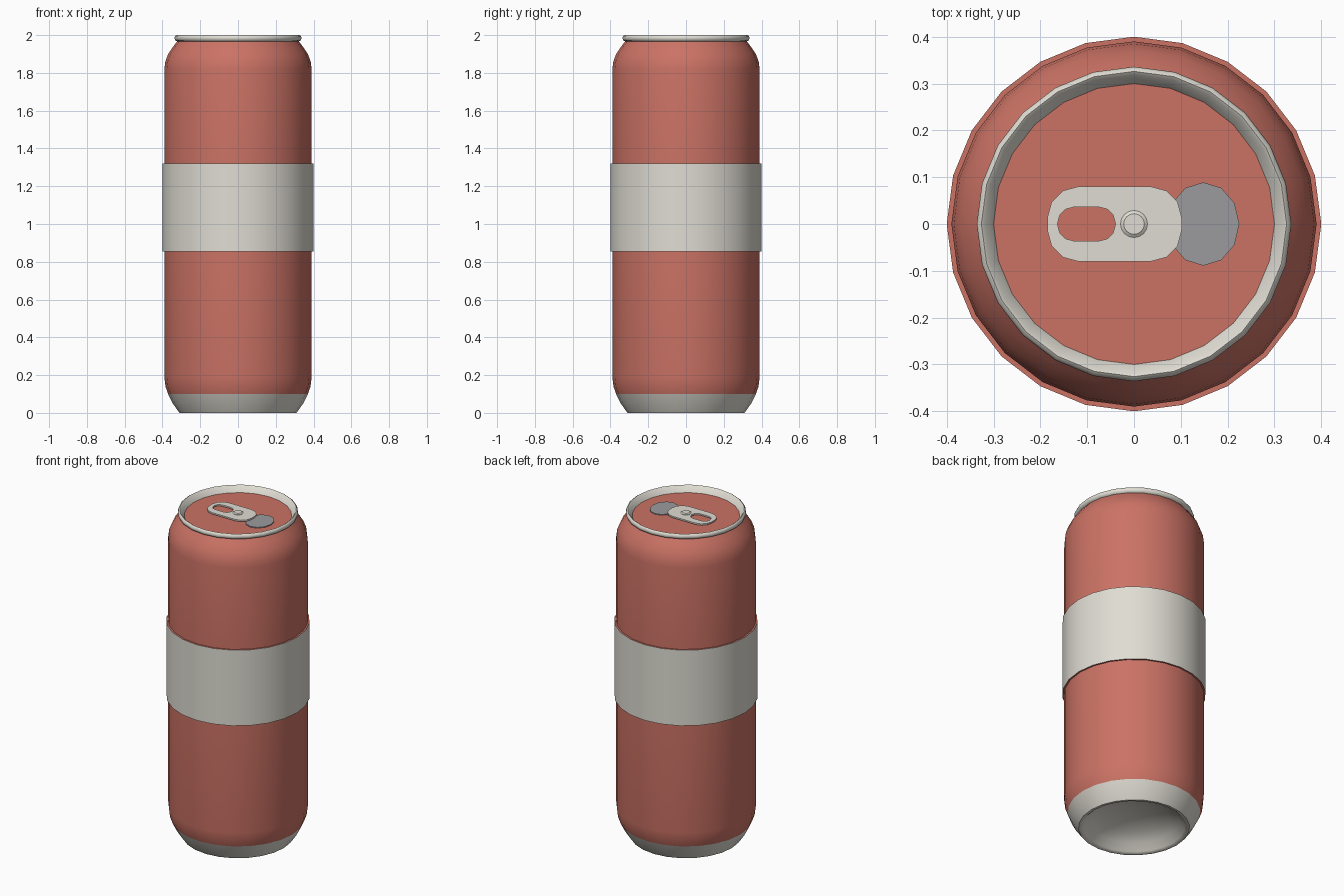
import bpy, bmesh
from math import cos, sin, pi, radians

cube = bpy.data.objects.get("Cube")
if cube:
    bpy.data.objects.remove(cube, do_unlink=True)

SIDES = 24
LID_Z = 1.963


def make_material(name, colour):
    mat = bpy.data.materials.new(name)
    mat.use_nodes = True
    rgba = (*colour, 1.0)
    mat.diffuse_color = rgba
    mat.node_tree.nodes["Principled BSDF"].inputs["Base Color"].default_value = rgba
    return mat


RED = make_material("matte red", (0.60, 0.17, 0.13))
SILVER = make_material("warm silver", (0.74, 0.72, 0.65))
GREY = make_material("cool grey", (0.33, 0.33, 0.345))


def finish(bm, name, mat, angle=40):
    mesh = bpy.data.meshes.new(name)
    bm.to_mesh(mesh)
    bm.free()
    mesh.materials.append(mat)
    obj = bpy.data.objects.new(name, mesh)
    bpy.context.collection.objects.link(obj)
    bpy.ops.object.select_all(action="DESELECT")
    obj.select_set(True)
    bpy.context.view_layer.objects.active = obj
    bpy.ops.object.shade_smooth_by_angle(angle=radians(angle))
    return obj


def lathe(name, profile, mat, sides=SIDES, angle=40):
    """Turn (radius, z) points about z; radius 0 closes to a point."""
    bm = bmesh.new()
    rings = []
    for r, z in profile:
        if r == 0:
            rings.append([bm.verts.new((0, 0, z))] * sides)
        else:
            rings.append([bm.verts.new((r * cos(2 * pi * i / sides),
                                        r * sin(2 * pi * i / sides), z))
                          for i in range(sides)])
    for low, high in zip(rings, rings[1:]):
        for i in range(sides):
            j = (i + 1) % sides
            corners = [low[i], low[j], high[j], high[i]]
            bm.faces.new(list(dict.fromkeys(corners)))
    return finish(bm, name, mat, angle)


def rounded_outline(x0, x1, half, radius):
    """Rounded rectangle with four points per corner quarter, counterclockwise."""
    pts = []
    centres = [(x1, half, 0), (x0, half, 1), (x0, -half, 2), (x1, -half, 3)]
    for x, y, quarter in centres:
        cx = x - radius if x == x1 else x + radius
        cy = y - radius if y > 0 else y + radius
        for k in range(4):
            a = (quarter + k / 3) * pi / 2
            pts.append((cx + radius * cos(a), cy + radius * sin(a)))
    return pts


# Concave base with its standing ring and lower bevel
lathe("base", [(0, 0.11), (0.1, 0.102), (0.19, 0.078), (0.25, 0.045), (0.285, 0.008),
               (0.295, 0), (0.31, 0), (0.345, 0.05), (0.37, 0.1)], SILVER)

# Body walls, with small ledges where the label stands out
lathe("lower_body", [(0.37, 0.1), (0.384, 0.14), (0.39, 0.19),
                     (0.39, 0.855), (0.40, 0.855)], RED)
lathe("label_band", [(0.40, 0.855), (0.40, 1.32)], SILVER)
lathe("upper_body", [(0.40, 1.32), (0.39, 1.32), (0.39, 1.82), (0.385, 1.86),
                     (0.37, 1.9), (0.345, 1.937), (0.322, 1.967)], RED)

# Rolled rim and sunken lid
lathe("rim", [(0.322, 1.967), (0.333, 1.972), (0.336, 1.985), (0.333, 1.995),
              (0.326, 2.0), (0.319, 1.995), (0.30, LID_Z)], SILVER, angle=60)
lathe("lid", [(0.30, LID_Z), (0, LID_Z)], RED)

# Drinking opening plate
opening = lathe("opening_plate", [(1, 0), (1, 0.005), (0, 0.005)], GREY, sides=12)
opening.scale = (0.077, 0.089, 1)
opening.location = (0.148, 0, LID_Z)

# Pull tab with finger hole
bm = bmesh.new()
outlines = [rounded_outline(-0.185, 0.102, 0.08, 0.066),
            rounded_outline(-0.163, -0.04, 0.036, 0.034)]
loops = [[[bm.verts.new((x, y, LID_Z + h)) for x, y in outline] for outline in outlines]
         for h in (0.006, 0.015)]
count = len(outlines[0])
(low_out, low_in), (top_out, top_in) = loops
for i in range(count):
    j = (i + 1) % count
    for a, b in ((low_out, top_out), (top_out, top_in),
                 (top_in, low_in), (low_in, low_out)):
        bm.faces.new((a[i], a[j], b[j], b[i]))
finish(bm, "pull_tab", SILVER, 30)

# Rivet holding the tab
rivet = lathe("rivet", [(0.029, 0.005), (0.029, 0.017), (0.022, 0.022), (0, 0.022)],
              SILVER, sides=16, angle=30)
rivet.location.z = LID_Z
